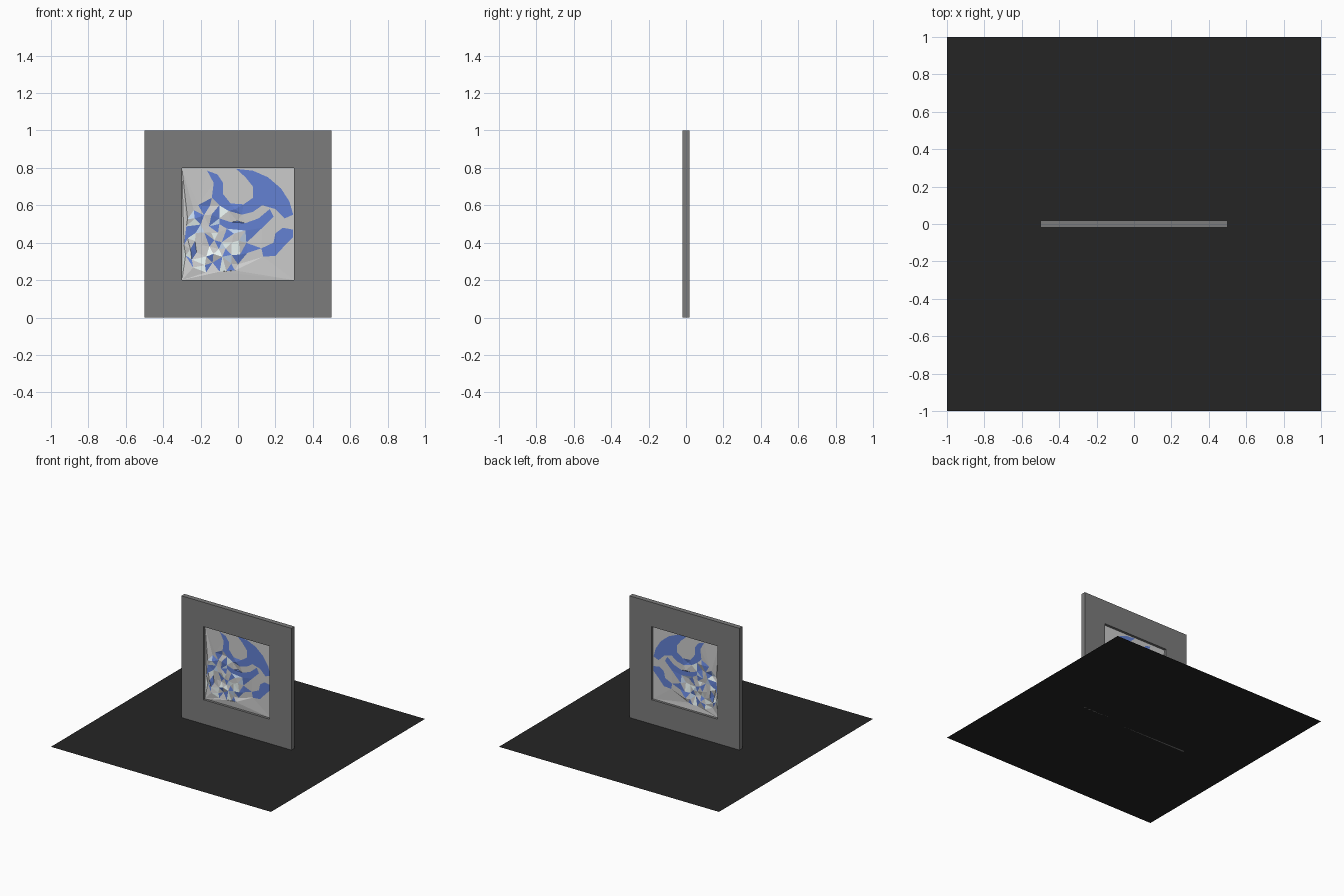
import bpy, bmesh, random
from mathutils import Vector
from mathutils.geometry import delaunay_2d_cdt, intersect_point_tri_2d, tessellate_polygon

if "Cube" in bpy.data.objects:
    bpy.data.objects.remove(bpy.data.objects["Cube"])

random.seed(7)


def material(name, rgb):
    m = bpy.data.materials.new(name)
    m.diffuse_color = (*rgb, 1)
    m.use_nodes = True
    m.node_tree.nodes["Principled BSDF"].inputs["Base Color"].default_value = m.diffuse_color
    return m


def make_object(name, bm, mats):
    mesh = bpy.data.meshes.new(name)
    bm.to_mesh(mesh)
    bm.free()
    for m in mats:
        mesh.materials.append(m)
    ob = bpy.data.objects.new(name, mesh)
    bpy.context.collection.objects.link(ob)
    return ob


dark = material("dark_floor", (0.018, 0.018, 0.018))
stone = material("frame_grey", (0.2, 0.2, 0.2))
clear = material("pane_grey", (0.8, 0.8, 0.8))
blue = material("pane_blue", (0.125, 0.22, 0.65))
pale = material("pane_pale", (0.9, 1.0, 0.98))
mist = material("pane_mist", (0.55, 0.68, 0.85))

# floor sheet
bm = bmesh.new()
bmesh.ops.create_grid(bm, x_segments=1, y_segments=1, size=1)
make_object("floor", bm, [dark])

# square frame: a ring of four quads, thickened about y = 0
bm = bmesh.new()
corners = [(-1, -1), (1, -1), (1, 1), (-1, 1)]
outer = [bm.verts.new((.5 * x, -.02, .5 + .5 * z)) for x, z in corners]
inner = [bm.verts.new((.3 * x, -.02, .5 + .3 * z)) for x, z in corners]
for i in range(4):
    j = (i + 1) % 4
    bm.faces.new((outer[i], outer[j], inner[j], inner[i]))
frame = make_object("frame", bm, [stone])
solid = frame.modifiers.new("thickness", 'SOLIDIFY')
solid.thickness = .04
solid.offset = -1

# outlines of the large blue sweeps in the pane (x, z)
sweeps = [
    # crescent on the right, joined to the upper bowl and left horn
    [(-.01, .795), (.08, .785), (.16, .75), (.23, .69), (.275, .62), (.295, .55),
     (.25, .53), (.2, .58), (.13, .6), (.08, .565), (.02, .55), (-.05, .57),
     (-.1, .6), (-.14, .64), (-.13, .72), (-.165, .785), (-.11, .765), (-.08, .72),
     (-.08, .66), (-.04, .61), (.03, .605), (.08, .64), (.08, .7), (.04, .75)],
    # lower bowl
    [(-.1, .53), (-.04, .51), (.04, .505), (.11, .53), (.17, .58), (.19, .54),
     (.13, .48), (.04, .465), (-.06, .475), (-.1, .5)],
    # drop at lower right
    [(.295, .47), (.24, .48), (.2, .45), (.19, .4), (.125, .37), (.135, .325),
     (.2, .33), (.25, .385), (.295, .43)],
]

# pane: a triangulated sheet that follows the sweeps and a splintered patch
points = [Vector((.3 * x, .5 + .3 * z)) for x, z in corners]
edges = [(i, (i + 1) % 4) for i in range(4)]
tris = []
for sweep in sweeps:
    base, n = len(points), len(sweep)
    poly = [Vector(p) for p in sweep]
    points += poly
    edges += [(base + i, base + (i + 1) % n) for i in range(n)]
    tris += [[poly[i] for i in t]
             for t in tessellate_polygon([[p.to_3d() for p in poly]])]
splinters = []
while len(splinters) < 48:
    p = Vector((random.uniform(-.29, .06), random.uniform(.22, .62)))
    away = ((p.x + .12) / .19) ** 2 + ((p.y - .42) / .21) ** 2
    clash = any((p - q).length < .035 for q in points + splinters)
    if away < 1 and not clash:
        splinters.append(p)
points += splinters
co, _, faces, *_ = delaunay_2d_cdt(points, edges, [], 0, 1e-5)

bm = bmesh.new()
verts = []
for c in co:
    broken = any((c - s).length < 1e-4 for s in splinters)
    verts.append(bm.verts.new((c.x, random.uniform(-.009, .009) if broken else 0, c.y)))
for f in faces:
    mid = sum((co[i] for i in f), Vector((0, 0))) / 3
    face = bm.faces.new([verts[i] for i in f])
    away = ((mid.x + .12) / .2) ** 2 + ((mid.y - .42) / .22) ** 2
    if any(intersect_point_tri_2d(mid, *t) for t in tris):
        face.material_index = 1
    elif away < 1 and face.calc_area() < .004:
        face.material_index = random.choices((0, 1, 2, 3), (45, 30, 17, 8))[0]
bmesh.ops.recalc_face_normals(bm, faces=bm.faces)
make_object("pane", bm, [clear, blue, pale, mist])
